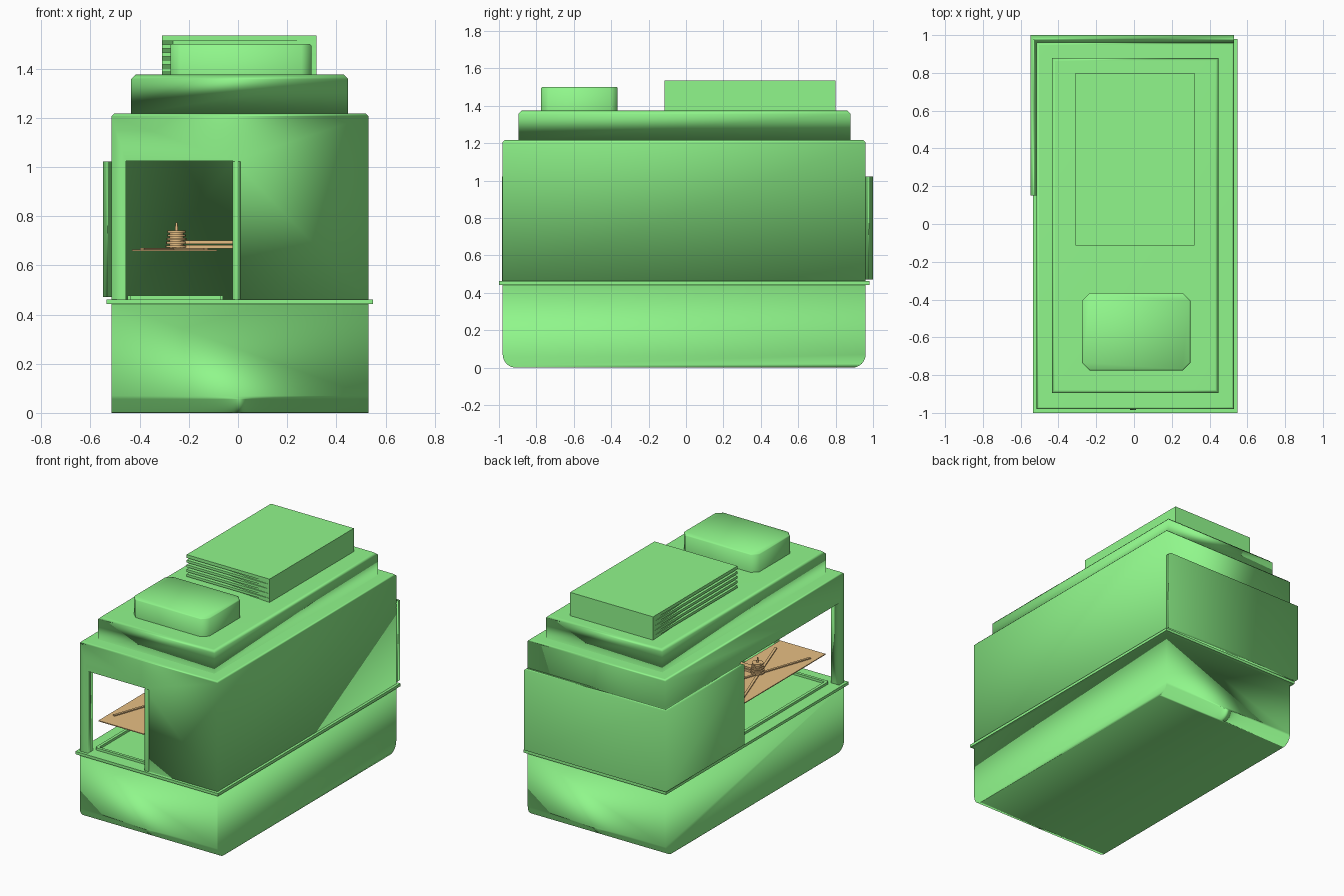
import bpy, bmesh, math
from mathutils import Matrix

if "Cube" in bpy.data.objects:
    bpy.data.objects.remove(bpy.data.objects["Cube"])


def material(name, rgb):
    m = bpy.data.materials.new(name)
    m.diffuse_color = (*rgb, 1)
    m.use_nodes = True
    m.node_tree.nodes["Principled BSDF"].inputs["Base Color"].default_value = m.diffuse_color
    return m


GREEN = material("green_paint", (0.28, 0.93, 0.26))
TAN = material("tan_wood", (0.80, 0.52, 0.23))


def finish(name, bm, mat):
    bmesh.ops.recalc_face_normals(bm, faces=bm.faces)
    me = bpy.data.meshes.new(name)
    bm.to_mesh(me)
    bm.free()
    ob = bpy.data.objects.new(name, me)
    bpy.context.collection.objects.link(ob)
    if mat:
        me.materials.append(mat)
    return ob


def soft(ob):
    """Smooth shading with normals led by the largest faces."""
    ob.data.shade_smooth()
    mod = ob.modifiers.new("soft_normals", 'WEIGHTED_NORMAL')
    mod.mode, mod.weight, mod.keep_sharp = 'FACE_AREA', 50, False
    return ob


def smooth_by_angle(ob, degrees):
    bpy.ops.object.select_all(action='DESELECT')
    bpy.context.view_layer.objects.active = ob
    ob.select_set(True)
    bpy.ops.object.shade_smooth_by_angle(angle=math.radians(degrees))
    return ob


def prism(name, pts, z0, z1, mat=GREEN, chamfer=0):
    """Extrude an xy outline upward, optionally chamfering the top rim."""
    bm = bmesh.new()
    face = bm.faces.new([bm.verts.new((x, y, z0)) for x, y in pts])
    ext = bmesh.ops.extrude_face_region(bm, geom=[face])
    for v in [g for g in ext["geom"] if isinstance(g, bmesh.types.BMVert)]:
        v.co.z = z1
    if chamfer:
        rim = [e for e in bm.edges if all(abs(v.co.z - z1) < 1e-5 for v in e.verts)]
        bmesh.ops.bevel(bm, geom=rim, offset=chamfer, segments=1, affect='EDGES')
    return finish(name, bm, mat)


def box(name, x, y, z, mat=GREEN, chamfer=0):
    pts = [(x[0], y[0]), (x[1], y[0]), (x[1], y[1]), (x[0], y[1])]
    return prism(name, pts, z[0], z[1], mat, chamfer)


def disc(name, x, y, z0, z1, r, r2=None):
    bm = bmesh.new()
    bmesh.ops.create_cone(bm, cap_ends=True, segments=20, radius1=r,
                          radius2=r if r2 is None else r2, depth=z1 - z0,
                          matrix=Matrix.Translation((x, y, (z0 + z1) / 2)))
    return smooth_by_angle(finish(name, bm, TAN), 40)


# Lower hull: side profile with rounded bottom ends, swept across x
R = 0.07
prof = [(0.96, 0.445), (-0.98, 0.445)]
for cy, start in ((-0.98 + R, 180), (0.96 - R, 270)):
    for i in range(9):
        a = math.radians(start + i * 90 / 8)
        prof.append((cy + R * math.cos(a), R + R * math.sin(a)))
bm = bmesh.new()
f = bm.faces.new([bm.verts.new((-0.515, y, z)) for y, z in prof])
ext = bmesh.ops.extrude_face_region(bm, geom=[f])
for g in ext["geom"]:
    if isinstance(g, bmesh.types.BMVert):
        g.co.x = 0.53
soft(finish("lower_hull", bm, GREEN))

# Rim band between lower and upper body
box("rim_band", (-0.535, 0.548), (-1.0, 0.98), (0.443, 0.462))

# Upper body with the corner bay opened to the front and the left
body = box("upper_body", (-0.515, 0.53), (-0.98, 0.96), (0.46, 1.218), chamfer=0.012)
cut_spans = [((-0.455, -0.02), (-1.2, 0.15)), ((-0.8, -0.02), (-0.925, 0.15))]
for i, (x, y) in enumerate(cut_spans):
    cutter = box(f"bay_cutter_{i}", x, y, (0.40, 1.025), None)
    mod = body.modifiers.new("bay", 'BOOLEAN')
    mod.operation, mod.solver, mod.object = 'DIFFERENCE', 'EXACT', cutter
    bpy.context.view_layer.objects.active = body
    bpy.ops.object.modifier_apply(modifier=mod.name)
    bpy.data.objects.remove(cutter)
soft(body)

# Door jamb strip beside the bay
soft(box("door_jamb", (-0.022, 0.01), (-0.985, -0.93), (0.46, 1.022)))

# Cladding wrapped round the rear left corner
soft(prism("corner_cladding", [(-0.548, 0.15), (-0.513, 0.15), (-0.513, 0.955),
                               (0.53, 0.955), (0.53, 1.0), (-0.548, 1.0)],
           0.472, 1.022))

# Roof tier and small front roof hatch
soft(box("roof_tier", (-0.435, 0.448), (-0.895, 0.88), (1.215, 1.375), chamfer=0.018))
x0, x1, y0, y1, c = -0.275, 0.298, -0.775, -0.365, 0.04
hatch = [(x0 + c, y0), (x1 - c, y0), (x1, y0 + c), (x1, y1 - c),
         (x1 - c, y1), (x0 + c, y1), (x0, y1 - c), (x0, y0 + c)]
smooth_by_angle(prism("roof_hatch", hatch, 1.37, 1.5, chamfer=0.006), 50)

# Rear roof unit: wedge core leaves louvre gaps tapering toward the far corners
core = [(-0.265, -0.07), (0.32, -0.115), (0.32, 0.80), (-0.31, 0.80)]
prism("roof_unit_core", core, 1.37, 1.53)
for i in range(5):
    z = 1.385 + i * 0.032
    top = 1.535 if i == 4 else z + 0.017
    box(f"roof_unit_louvre_{i}", (-0.31, 0.32), (-0.115, 0.80), (z, top))

# Bay floor tray with raised border
tx, ty = (-0.44, -0.07), (-0.90, 0.08)
for i, x in enumerate(tx):
    box(f"tray_side_{i}", (x - 0.01, x + 0.01), (ty[0], ty[1]), (0.46, 0.478))
for i, y in enumerate(ty):
    box(f"tray_end_{i}", tx, (y - 0.01, y + 0.01), (0.46, 0.478))

# Hanging tan board with diagonal ribs
cx, cy = -0.26, -0.42
box("board", (-0.43, -0.085), (-0.90, 0.06), (0.658, 0.664), TAN)
for i, s in enumerate((1, -1)):
    dx, dy, w = 0.13, 0.37 * s, 0.008
    L = math.hypot(dx, dy)
    nx, ny = -dy / L * w, dx / L * w
    prism(f"board_rib_{i}", [(cx - dx + nx, cy - dy + ny), (cx + dx + nx, cy + dy + ny),
                             (cx + dx - nx, cy + dy - ny), (cx - dx - nx, cy - dy - ny)],
          0.66, 0.671, TAN)

# Stacked discs, spindle and support arm
sx = -0.25
for i in range(5):
    z = 0.672 + i * 0.015
    disc(f"stack_disc_{i}", sx, cy, z, z + 0.009, 0.044 - 0.002 * i)
disc("stack_core", sx, cy, 0.66, 0.742, 0.028)
disc("stack_spindle", sx, cy, 0.74, 0.775, 0.007, r2=0.004)
for i, (z0, z1) in enumerate(((0.668, 0.682), (0.687, 0.7))):
    box(f"support_arm_{i}", (sx, -0.015), (cy - 0.02, cy + 0.02), (z0, z1), TAN)
